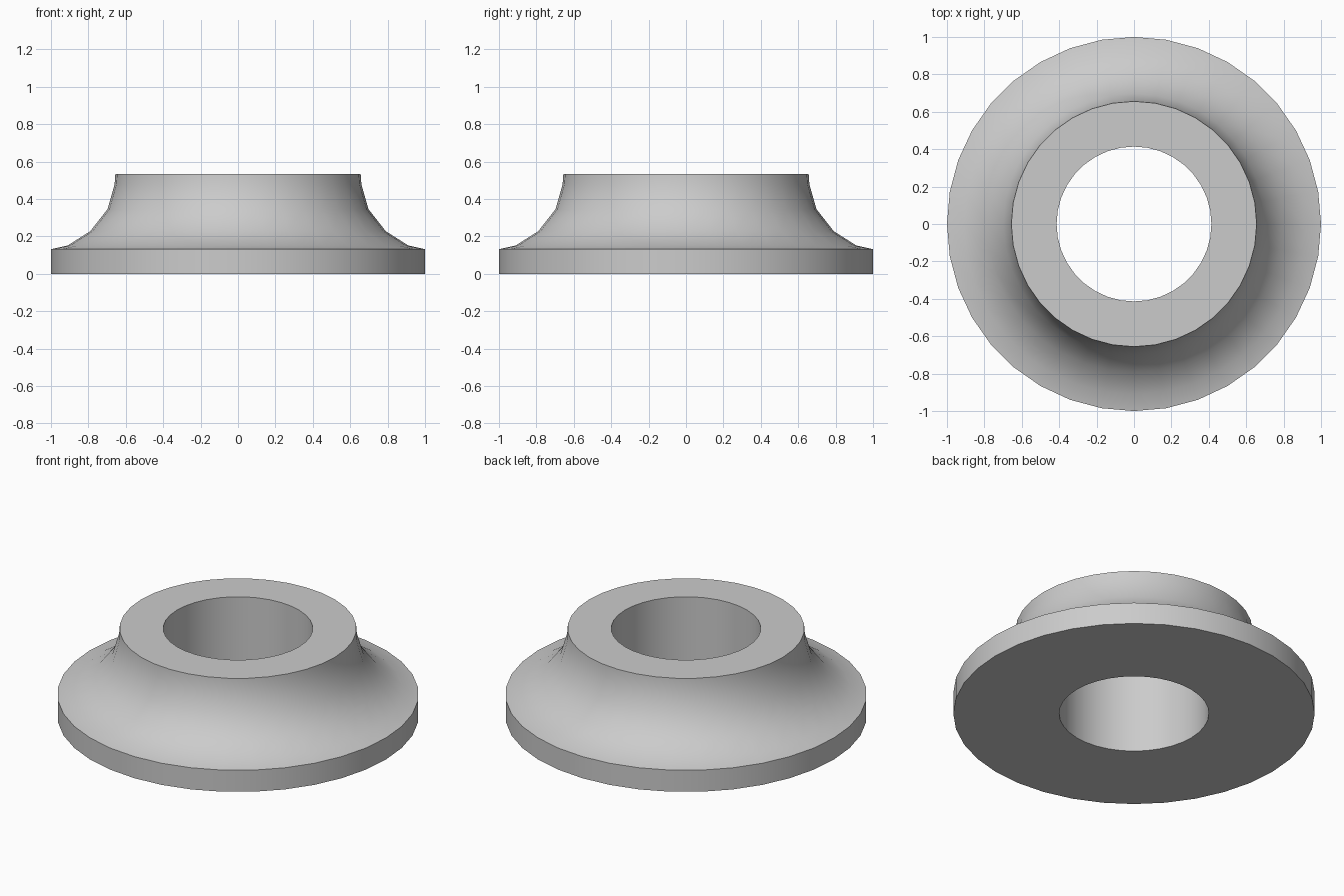
import bpy, bmesh, math

cube = bpy.data.objects.get("Cube")
if cube:
    bpy.data.objects.remove(cube, do_unlink=True)

# Plain grey material
grey = bpy.data.materials.new("plain grey")
grey.use_nodes = True
colour = (0.6, 0.6, 0.6, 1)
grey.diffuse_color = colour
grey.node_tree.nodes["Principled BSDF"].inputs["Base Color"].default_value = colour

# Closed cross-section (radius, height): bore, flat rim, concave flare, collar top
SIDES = 36
profile = [(0.414, 0), (1, 0), (1, 0.132), (0.91, 0.152), (0.79, 0.228),
           (0.698, 0.345), (0.66, 0.478), (0.656, 0.533), (0.414, 0.533)]

# Turn the cross-section around z
bm = bmesh.new()
rings = []
for i in range(SIDES):
    a = math.tau * i / SIDES
    rings.append([bm.verts.new((r * math.cos(a), r * math.sin(a), z)) for r, z in profile])
for i in range(SIDES):
    here, after = rings[i], rings[(i + 1) % SIDES]
    for j in range(len(profile)):
        k = (j + 1) % len(profile)
        bm.faces.new((here[j], after[j], after[k], here[k]))
bmesh.ops.recalc_face_normals(bm, faces=bm.faces)
mesh = bpy.data.meshes.new("flared_collar")
bm.to_mesh(mesh)
bm.free()
mesh.materials.append(grey)

collar = bpy.data.objects.new("flared_collar", mesh)
bpy.context.collection.objects.link(collar)
bpy.ops.object.select_all(action="DESELECT")
collar.select_set(True)
bpy.context.view_layer.objects.active = collar
bpy.ops.object.shade_smooth_by_angle(angle=math.radians(35))
